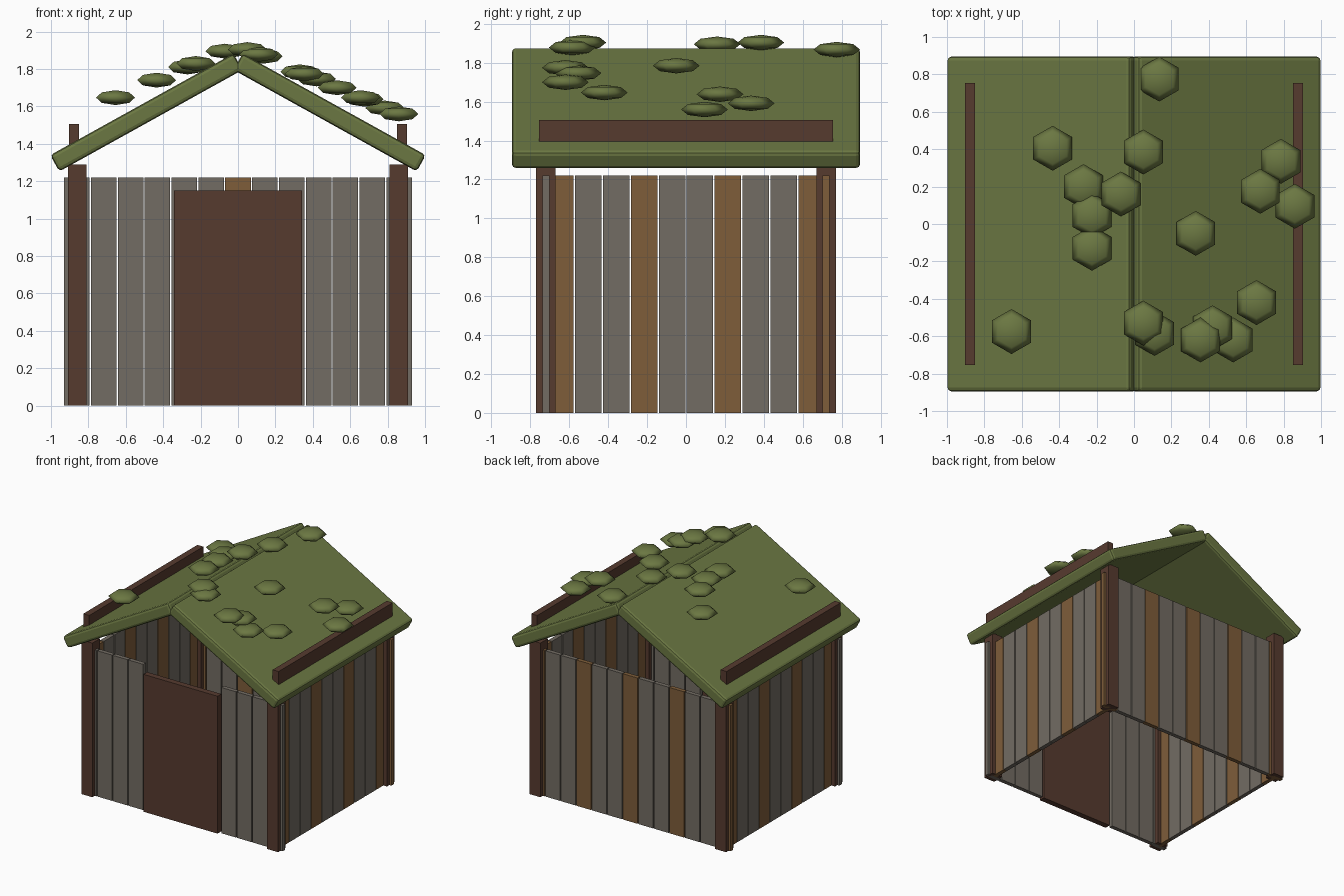
import bpy
import math

cube = bpy.data.objects.get("Cube")
if cube:
    bpy.data.objects.remove(cube, do_unlink=True)


def material(name, rgb):
    m = bpy.data.materials.new(name)
    m.use_nodes = True
    m.diffuse_color = (*rgb, 1)
    bsdf = next(n for n in m.node_tree.nodes if n.type == "BSDF_PRINCIPLED")
    bsdf.inputs["Base Color"].default_value = (*rgb, 1)
    bsdf.inputs["Roughness"].default_value = 0.9
    return m


GREEN = material("moss green", (0.148, 0.187, 0.055))
GRAY = material("weathered gray wood", (0.17, 0.15, 0.125))
BROWN = material("warm brown wood", (0.21, 0.11, 0.042))
DARK = material("dark brown wood", (0.094, 0.043, 0.028))


def box(name, center, size, mat, tilt=0, bevel=0):
    bpy.ops.mesh.primitive_cube_add(size=1, location=center)
    ob = bpy.context.object
    ob.name = name
    ob.scale = size
    bpy.ops.object.transform_apply(location=False, rotation=False, scale=True)
    ob.rotation_euler.y = tilt
    ob.data.materials.append(mat)
    if bevel:
        mod = ob.modifiers.new("soft_edges", "BEVEL")
        mod.width = bevel
        mod.segments = 2
    return ob


HALF_X, HALF_Y = 0.86, 0.72
PITCH, GAP, THICK, WALL_H = 0.1435, 0.007, 0.035, 1.22


def plank(name, along, offset, axis, mat):
    w = PITCH - GAP
    if axis == "x":
        box(name, (along, offset, WALL_H / 2), (w, THICK, WALL_H), mat)
    else:
        box(name, (offset, along, WALL_H / 2), (THICK, w, WALL_H), mat)


# Front and back walls: the front leaves a doorway, the back has brown accents
for i in range(13):
    x = (i - 6) * PITCH
    plank("back_plank", x, HALF_Y, "x", GRAY if i % 3 else BROWN)
    if abs(i - 6) > 2:
        plank("front_plank", x, -HALF_Y, "x", GRAY)

# Side walls
for side in (-1, 1):
    for i in range(10):
        plank("side_plank", (i - 4.5) * PITCH, side * HALF_X, "y",
              GRAY if i % 3 else BROWN)

# Door
box("door", (0, -0.735, 0.575), (0.685, 0.05, 1.15), DARK)

for side in (-1, 1):
    # Corner posts
    for end in (-1, 1):
        box("corner_post", (side * HALF_X, end * HALF_Y, 0.645), (0.1, 0.1, 1.29), DARK)
    # Roof slab and the beam lying along its eave
    box("roof_slab", (side * 0.49, 0, 1.567), (1.12, 1.79, 0.1), GREEN,
        tilt=side * math.radians(29), bevel=0.02)
    box("eave_beam", (side * 0.877, 0, 1.445), (0.055, 1.51, 0.12), DARK)

# Moss clumps scattered over the roof, following its slope
CLUMPS = [(0.135, 0.775), (0.05, 0.385), (0.785, 0.335), (0.675, 0.175),
          (0.86, 0.095), (-0.435, 0.405), (-0.27, 0.2), (-0.225, 0.045),
          (-0.07, 0.16), (-0.225, -0.13), (0.33, -0.05), (0.655, -0.42),
          (0.05, -0.53), (0.11, -0.585), (0.42, -0.555), (0.355, -0.62),
          (0.53, -0.62), (-0.655, -0.575)]
for x, y in CLUMPS:
    bpy.ops.mesh.primitive_uv_sphere_add(
        segments=6, ring_count=4, radius=0.12, location=(x, y, 1.925 - 0.425 * abs(x)))
    clump = bpy.context.object
    clump.name = "moss_clump"
    clump.scale.z = 0.33
    bpy.ops.object.transform_apply(location=False, rotation=False, scale=True)
    bpy.ops.object.shade_smooth()
    clump.data.materials.append(GREEN)
